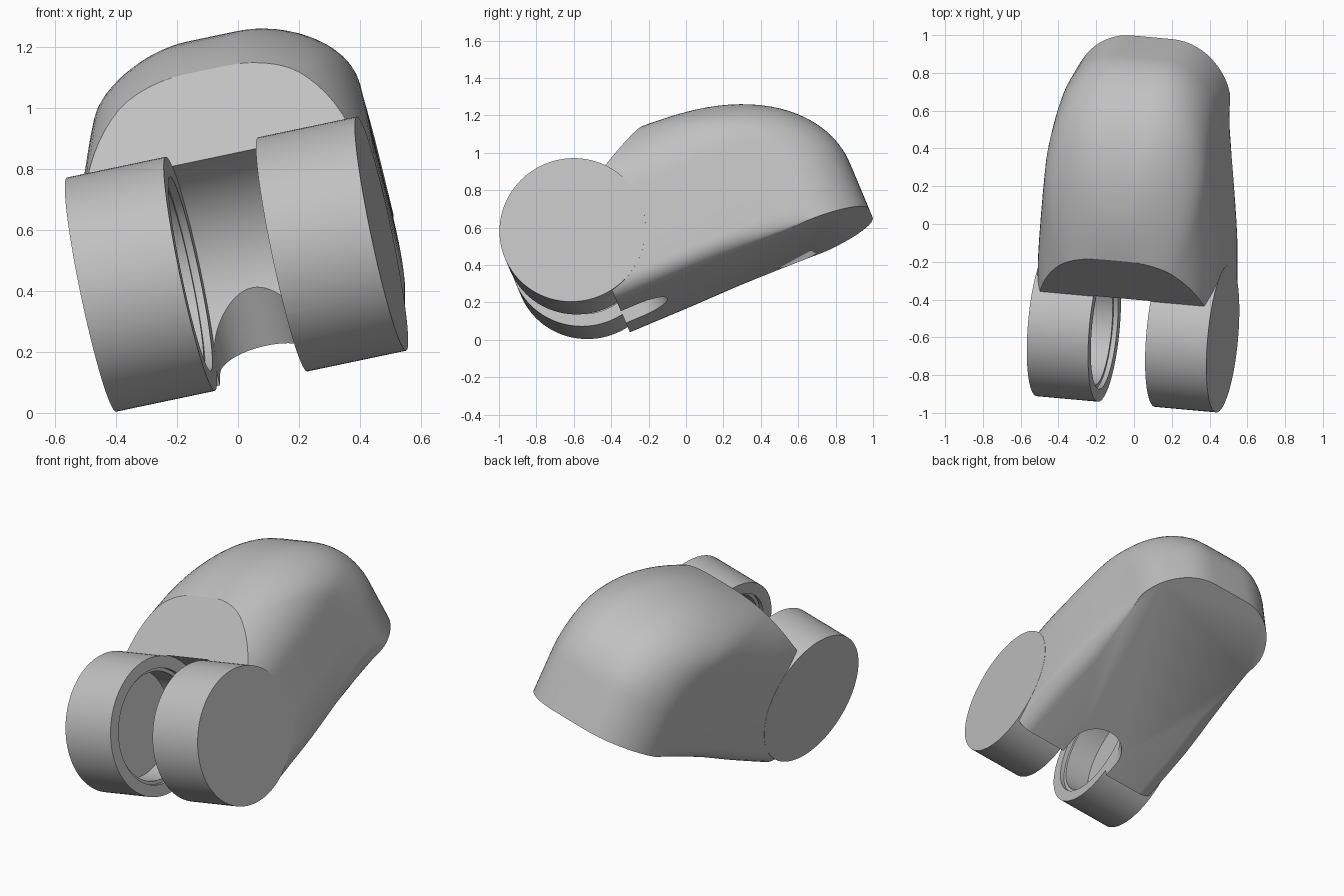
import bpy, bmesh
from math import sin, cos, pi, sqrt
from mathutils import Matrix, Vector

old = bpy.data.objects.get("Cube")
if old:
    bpy.data.objects.remove(old, do_unlink=True)

grey = bpy.data.materials.new("plain_grey")
grey.use_nodes = True
grey.diffuse_color = (0.53, 0.53, 0.53, 1)
grey.node_tree.nodes["Principled BSDF"].inputs["Base Color"].default_value = (0.53, 0.53, 0.53, 1)

# Local frame: x along the hinge, y along the body, z out of the top
HALF = 0.4875      # half length of the hinge
GAP = 0.155        # half width of the fork gap
BARREL = 0.392     # fork radius
FRONT = 0.07       # front of the body below the hinge
BOTTOM = -0.437


def finish(name, bm):
    bmesh.ops.recalc_face_normals(bm, faces=bm.faces)
    mesh = bpy.data.meshes.new(name)
    bm.to_mesh(mesh)
    bm.free()
    mesh.materials.append(grey)
    ob = bpy.data.objects.new(name, mesh)
    bpy.context.collection.objects.link(ob)
    return ob


def prism(name, outline, axis, lo, hi):
    """Extrude a 2D outline along x (outline is y, z) or z (outline is x, y)."""
    bm = bmesh.new()
    place = (lambda p, h: (h, p[0], p[1])) if axis == "x" else (lambda p, h: (p[0], p[1], h))
    face = bm.faces.new([bm.verts.new(place(p, lo)) for p in outline])
    ext = bmesh.ops.extrude_face_region(bm, geom=[face])
    shift = Vector(place((0, 0), hi - lo))
    bmesh.ops.translate(bm, vec=shift, verts=[v for v in ext["geom"] if isinstance(v, bmesh.types.BMVert)])
    return finish(name, bm)


def circle(radius, n=96):
    return [(radius * cos(2 * pi * i / n), radius * sin(2 * pi * i / n)) for i in range(n)]


def combine(target, tool, operation):
    mod = target.modifiers.new("combine", "BOOLEAN")
    mod.operation = operation
    mod.solver = "EXACT"
    mod.object = tool
    bpy.context.view_layer.objects.active = target
    bpy.ops.object.modifier_apply(modifier=mod.name)
    bpy.data.objects.remove(tool, do_unlink=True)


def clamp(t):
    return max(0.0, min(1.0, t))


def layer(u, width, end, inset, reach):
    """Half outline of the body at one height, with a rounded back corner."""
    start = max(end - reach, FRONT + 0.05)
    reach = end - start
    corner = width * 0.74
    pts = [(width, FRONT + (start - FRONT) * i / 12) for i in range(12)]
    pts += [(width - corner + corner * cos(pi / 2 * i / 14), start + reach * sin(pi / 2 * i / 14))
            for i in range(15)]
    half = []
    for a, d in pts:
        taper = 1 - 0.11 * clamp((d - 0.4) / 0.7) ** 1.3 - 0.03 * clamp((d - 1.1) / 0.3)
        fade = 1 - clamp((d - 0.7) / 0.5)
        half.append(Vector((a * taper - inset * fade, d, u)))
    return half + [Vector((-p.x, p.y, p.z)) for p in reversed(half)]


# Body: stacked layers, softened along the lower sides, domed to the top and back
layers = []
for i in range(7):
    t = pi / 2 * i / 6
    layers.append(layer(BOTTOM + 0.1 * (1 - cos(t)), HALF - 0.001, 1.505, 0.1 * (1 - sin(t)), 0.33))
for i in range(25):
    t = pi / 2 * i / 24
    u = -0.16 + 0.615 * sin(t)
    width = HALF - 0.001
    if u > 0.1:
        width = 0.1315 + sqrt(max(0, 0.355 ** 2 - (u - 0.1) ** 2))
    layers.append(layer(u, width, 0.62 + 0.885 * cos(t), 0, 0.33 + 0.12 * sin(t)))

bm = bmesh.new()
rings = [[bm.verts.new(p) for p in pts] for pts in layers]
count = len(rings[0])
for low, high in zip(rings, rings[1:]):
    for i in range(count):
        j = (i + 1) % count
        bm.faces.new((low[i], low[j], high[j], high[i]))
bm.faces.new(rings[0])
bm.faces.new(rings[-1])
body = finish("hinged_body", bm)

# Sloping flat face above the hinge
slope = [(0.29, 0.264), (0.58, 0.45), (0.9, 0.655), (-0.5, 0.655), (-0.5, 0.264)]
combine(body, prism("slope_cutter", slope, "x", -1, 1), "DIFFERENCE")

# Hinge barrel, then the gap that splits it into a fork
combine(body, prism("barrel", circle(BARREL), "x", -HALF, HALF), "UNION")
combine(body, prism("gap_cutter", circle(BARREL + 0.004), "x", -GAP, GAP), "DIFFERENCE")

# Round-ended notch through the underside
notch = [(GAP * cos(pi * i / 32), 0.17 + GAP * sin(pi * i / 32)) for i in range(33)]
notch += [(-GAP, -0.6), (GAP, -0.6)]
combine(body, prism("notch_cutter", notch, "z", -0.7, -0.05), "DIFFERENCE")

# Stepped round sockets in the inner faces of the fork
for side in (-1, 1):
    for radius, depth in ((0.325, 0.025), (0.305, 0.18)):
        ends = sorted((side * (GAP - 0.05), side * (GAP + depth)))
        combine(body, prism("socket_cutter", circle(radius), "x", *ends), "DIFFERENCE")

# Tilt the whole part into place
axis = Vector((0.975, -0.088, 0.205)).normalized()
up = axis.cross(Vector((0.002, 0.922, 0.387))).normalized()
along = up.cross(axis)
tilt = Matrix((axis, along, up)).transposed().to_4x4()
body.data.transform(Matrix.Translation((-0.005, -0.564, 0.4875)) @ tilt)

bpy.ops.object.select_all(action="DESELECT")
body.select_set(True)
bpy.context.view_layer.objects.active = body
bpy.ops.object.shade_smooth_by_angle(angle=0.5)
